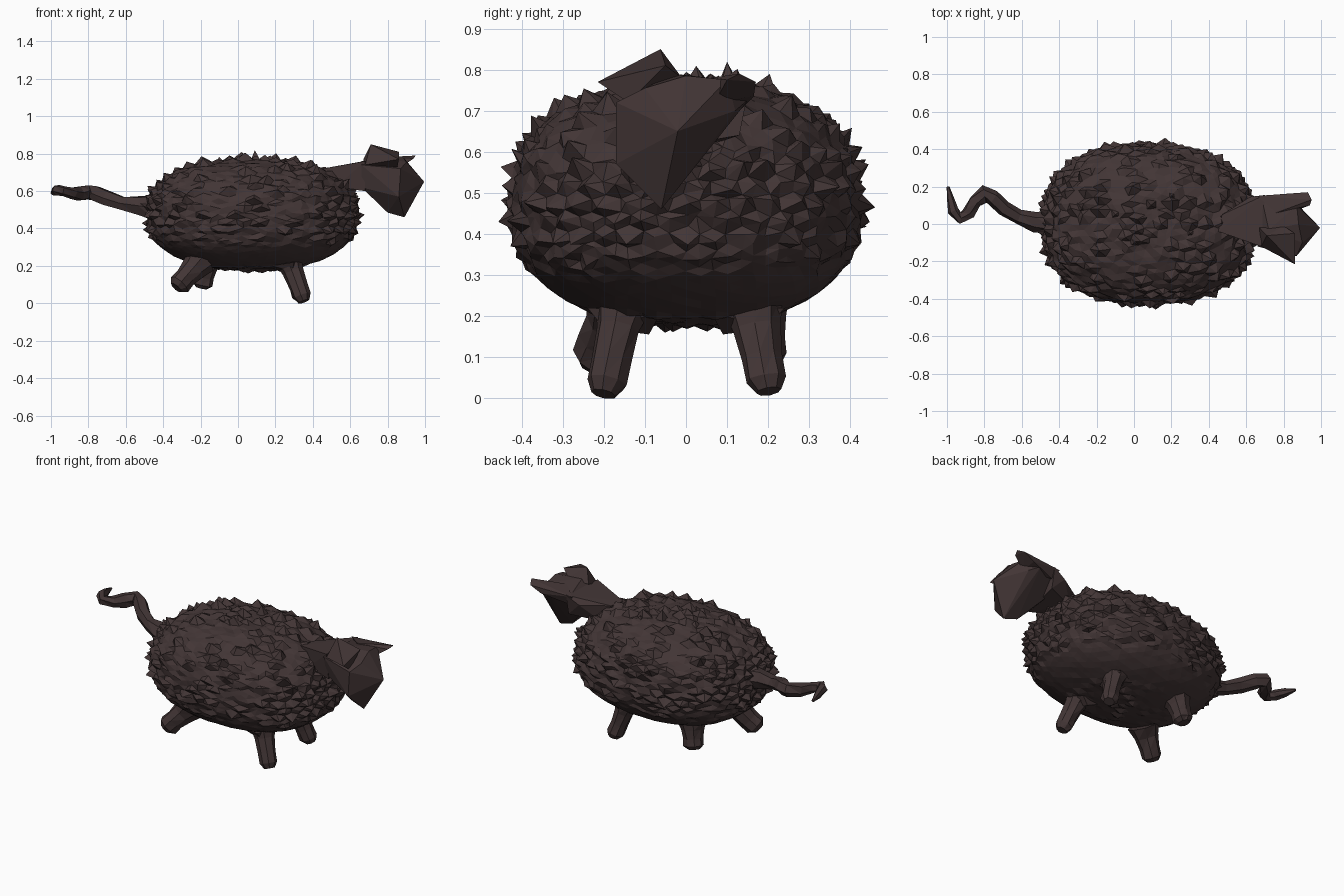
import bpy, bmesh, math, random
from mathutils import Vector

if "Cube" in bpy.data.objects:
    bpy.data.objects.remove(bpy.data.objects["Cube"])

random.seed(4)
mat = bpy.data.materials.new("dark_hide")
mat.diffuse_color = (0.055, 0.036, 0.036, 1)
mat.use_nodes = True
mat.node_tree.nodes["Principled BSDF"].inputs["Base Color"].default_value = mat.diffuse_color


def finish(name, bm):
    bmesh.ops.recalc_face_normals(bm, faces=bm.faces)
    me = bpy.data.meshes.new(name)
    bm.to_mesh(me)
    bm.free()
    me.materials.append(mat)
    ob = bpy.data.objects.new(name, me)
    bpy.context.collection.objects.link(ob)
    return ob


def hull(name, pts):
    bm = bmesh.new()
    for p in pts:
        bm.verts.new(p)
    bmesh.ops.convex_hull(bm, input=bm.verts)
    loose = [v for v in bm.verts if not v.link_faces]
    bmesh.ops.delete(bm, geom=loose, context='VERTS')
    return finish(name, bm)


def tube(name, path, sides, jitter=0.0):
    """Faceted tube through (x, y, z, radius) points."""
    bm = bmesh.new()
    pts = [Vector(p[:3]) for p in path]
    rings, ref = [], Vector((0.1, 1, 0.05))
    for i, p in enumerate(pts):
        t = (pts[min(i + 1, len(pts) - 1)] - pts[max(i - 1, 0)]).normalized()
        u = (ref - t * ref.dot(t)).normalized()
        ref, w = u, t.cross(u)
        ring = []
        for k in range(sides):
            a = math.tau * k / sides
            r = path[i][3] * (1 + random.uniform(-jitter, jitter))
            ring.append(bm.verts.new(p + (u * math.cos(a) + w * math.sin(a)) * r))
        rings.append(ring)
    for a, b in zip(rings, rings[1:]):
        for k in range(sides):
            j = (k + 1) % sides
            bm.faces.new((a[k], a[j], b[j]))
            bm.faces.new((a[k], b[j], b[k]))
    bm.faces.new(rings[0])
    bm.faces.new(rings[-1])
    return finish(name, bm)


# Body: squarish ellipsoid covered with low, irregular hexagonal scales
CENTRE, RADII, POWER = Vector((0.075, 0, 0.472)), (0.56, 0.425, 0.295), 2.35


def on_body(d):
    k = sum(abs(c) ** POWER for c in d) ** (1 / POWER)
    return CENTRE + Vector([c / k * r for c, r in zip(d, RADII)])


src = bmesh.new()
bmesh.ops.create_icosphere(src, subdivisions=4, radius=1)
bm = bmesh.new()
corner = {}
for f in src.faces:
    d = f.calc_center_median().normalized()
    wobble = Vector([random.uniform(-0.009, 0.009) * s for s in (1.4, 1, 0.6)])
    corner[f] = bm.verts.new(on_body(d) + wobble * (0.3 if d.z < -0.5 else 1))
for v in src.verts:
    d = v.co.normalized()
    n = Vector([c / r for c, r in zip(d, RADII)]).normalized()
    # ragged back and ends, smooth lower flanks, lumpy underside
    rough = min(1, max(0, (d.z + 0.6) * 2.5))
    if d.z < -0.85:
        rough = 0.5
    lift = n * rough * random.choice((-0.004, 0.006, 0.012, 0.02, 0.032))
    slide = Vector((0.01 * d.x, random.uniform(-0.01, 0.01), random.uniform(-0.01, 0.014)))
    tip = bm.verts.new(on_body(d) + lift + slide * rough)
    for e in v.link_edges:
        a, b = e.link_faces
        bm.faces.new((corner[a], corner[b], tip))
src.free()
finish("scaly_body", bm)

# Tall spikes standing on the back
spikes = bmesh.new()
for x, y, h in ((0.09, 0.1, 0.055), (-0.1, 0.05, 0.025), (0.3, -0.05, 0.02), (-0.2, -0.12, 0.03),
                (0.2, 0.15, 0.025), (0.35, 0.1, 0.02), (0.0, -0.1, 0.025), (-0.28, 0.08, 0.03)):
    q = 1 - ((x - 0.07) / 0.575) ** 2 - (y / 0.42) ** 2
    z = 0.472 + 0.3 * q ** 0.45
    base = [spikes.verts.new((x + a, y + b, z - 0.02))
            for a, b in ((-0.03, -0.03), (0.04, -0.02), (0.04, 0.03), (-0.03, 0.04))]
    top = spikes.verts.new((x, y, z + h))
    spikes.faces.new(base)
    for i in range(4):
        spikes.faces.new((base[i], base[(i + 1) % 4], top))
finish("back_spikes", spikes)

# Neck and blocky head
hull("neck", [(0.45, -0.04, 0.72), (0.47, 0.05, 0.72), (0.52, 0.07, 0.62), (0.52, -0.06, 0.62),
              (0.68, -0.12, 0.76), (0.7, 0.155, 0.765), (0.7, 0.13, 0.64), (0.68, -0.1, 0.6),
              (0.62, 0.145, 0.72)])
hull("head", [(0.66, -0.12, 0.74), (0.68, 0.15, 0.755), (0.66, 0.05, 0.64), (0.66, -0.09, 0.62),
              (0.72, -0.03, 0.79), (0.88, 0.0, 0.785), (0.87, 0.1, 0.775), (0.995, -0.02, 0.65),
              (0.86, 0.12, 0.7), (0.8, 0.155, 0.73), (0.89, -0.06, 0.46), (0.8, -0.05, 0.485),
              (0.86, -0.17, 0.57), (0.87, -0.17, 0.72), (0.9, -0.1, 0.755)])

# Ears: one swept forward, one flared to the side
hull("forward_ear", [(0.66, 0.15, 0.76), (0.7, 0.13, 0.7), (0.76, 0.06, 0.78), (0.86, 0.07, 0.72),
                     (0.86, 0.165, 0.735), (0.93, 0.17, 0.77), (0.95, 0.13, 0.79), (0.94, 0.1, 0.775)])
hull("side_ear", [(0.67, -0.02, 0.77), (0.71, -0.062, 0.85), (0.86, -0.05, 0.81), (0.86, -0.215, 0.77),
                  (0.8, -0.01, 0.78), (0.68, -0.12, 0.74), (0.85, -0.14, 0.72)])

# Curling tail
tube("tail", [(-0.42, 0.01, 0.51, 0.07), (-0.53, 0.01, 0.525, 0.052), (-0.62, 0.035, 0.535, 0.04),
              (-0.7, 0.08, 0.56, 0.042), (-0.76, 0.14, 0.585, 0.043), (-0.8, 0.16, 0.598, 0.042),
              (-0.85, 0.12, 0.585, 0.038), (-0.885, 0.06, 0.59, 0.035), (-0.93, 0.03, 0.6, 0.03),
              (-0.965, 0.07, 0.605, 0.03), (-0.98, 0.13, 0.6, 0.024), (-0.995, 0.2, 0.59, 0.008)], 6, 0.18)

# Legs: hip, rounded foot and thickness
for name, hip, foot, k in (("front_right_leg", (0.27, -0.15, 0.24), (0.345, -0.195, 0.035), 0.9),
                           ("front_left_leg", (0.27, 0.16, 0.24), (0.34, 0.196, 0.04), 0.9),
                           ("back_right_leg", (-0.2, -0.16, 0.23), (-0.315, -0.222, 0.098), 1.05),
                           ("back_left_leg", (-0.16, 0.17, 0.24), (-0.19, 0.195, 0.1), 1.0)):
    a, b = Vector(hip), Vector(foot)
    steps = ((0, 0.085), (0.35, 0.062), (0.7, 0.055), (0.98, 0.055), (1.12, 0.034))
    tube(name, [(*a.lerp(b, t), r * k) for t, r in steps], 8, 0.08)

# Ragged tufts where the legs meet the belly
for s in (-1, 1):
    hull("leg_tuft", [(0.15, 0.08 * s, 0.2), (0.33, 0.06 * s, 0.21), (0.3, 0.24 * s, 0.22),
                      (0.18, 0.2 * s, 0.2), (0.26, 0.09 * s, 0.155), (0.29, 0.2 * s, 0.17)])
